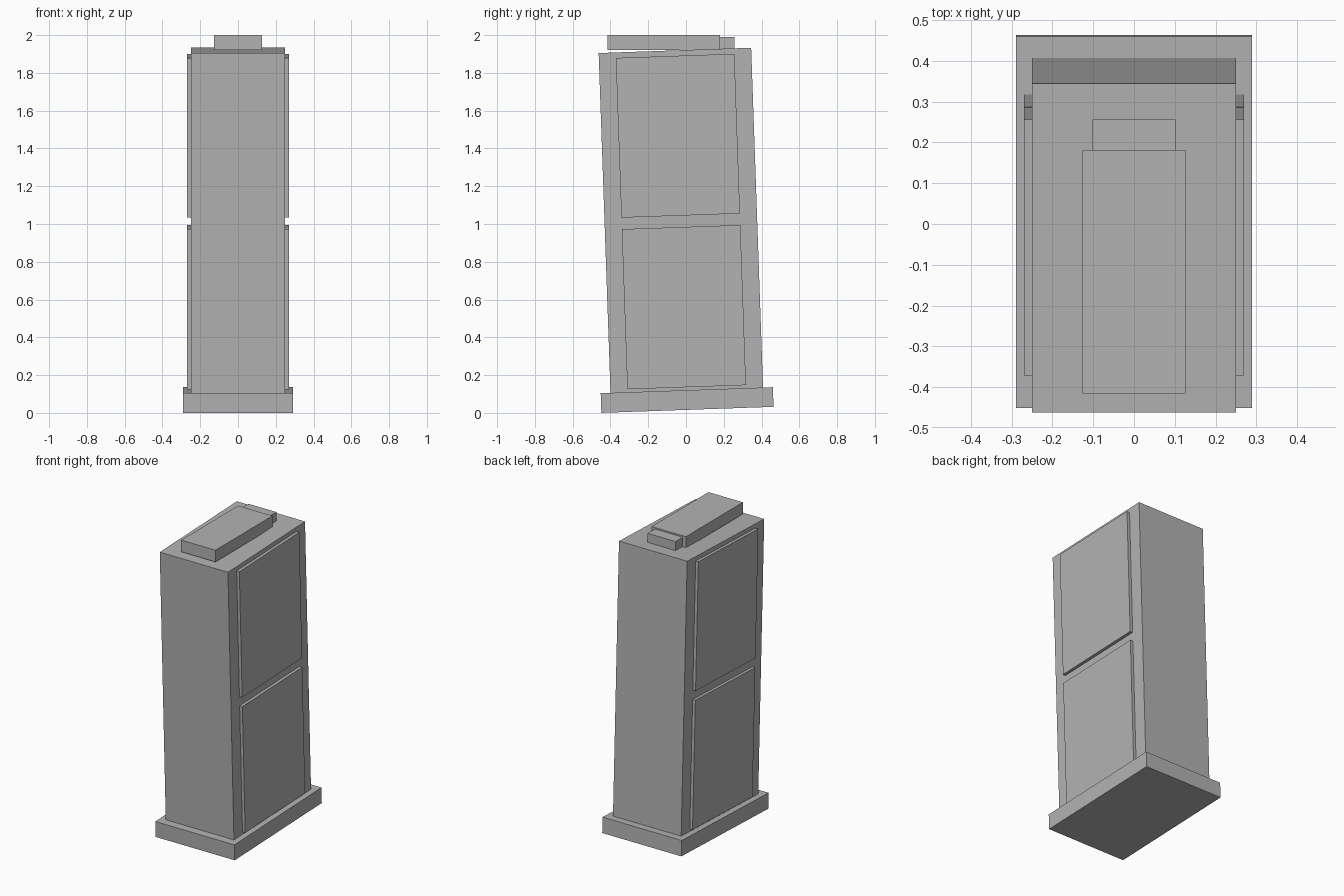
import bpy
import math
from mathutils import Matrix, Vector

if "Cube" in bpy.data.objects:
    bpy.data.objects.remove(bpy.data.objects["Cube"])

grey = bpy.data.materials.new("plain grey")
grey.diffuse_color = (0.45, 0.45, 0.45, 1)
grey.use_nodes = True
grey.node_tree.nodes["Principled BSDF"].inputs["Base Color"].default_value = grey.diffuse_color

# The cabinet and plinth lean forward by two degrees about the body's lower front edge
LEAN = Matrix.Translation((0, -0.3997, 0.106)) @ Matrix.Rotation(math.radians(2), 4, 'X')


def box(name, x, y, z, frame=Matrix.Identity(4)):
    """Box spanning three (low, high) ranges, placed in the given frame."""
    bpy.ops.mesh.primitive_cube_add(size=1)
    ob = bpy.context.object
    ob.name = name
    spans = (x, y, z)
    centre = Vector([(a + b) / 2 for a, b in spans])
    scale = Matrix.Diagonal([b - a for a, b in spans] + [1])
    ob.data.transform(Matrix.Translation(centre) @ scale)
    ob.matrix_world = frame
    ob.data.materials.append(grey)
    return ob


# Leaning plinth and cabinet body
box("plinth", (-0.29, 0.29), (-0.052, 0.860), (-0.104, 0.0), LEAN)
box("body", (-0.25, 0.25), (0.0, 0.808), (0.0, 1.80), LEAN)

# Raised panels, two on each side
for side, s in (("left", -1), ("right", 1)):
    x = tuple(sorted((s * 0.25, s * 0.27)))
    box(side + "_lower_panel", x, (0.09, 0.718), (0.016, 0.864), LEAN)
    box(side + "_upper_panel", x, (0.09, 0.718), (0.925, 1.771), LEAN)

# Level unit on the roof with a small block behind it
box("roof_unit", (-0.126, 0.126), (-0.416, 0.181), (1.922, 2.0))
box("roof_block", (-0.102, 0.102), (0.181, 0.256), (1.928, 1.99))
